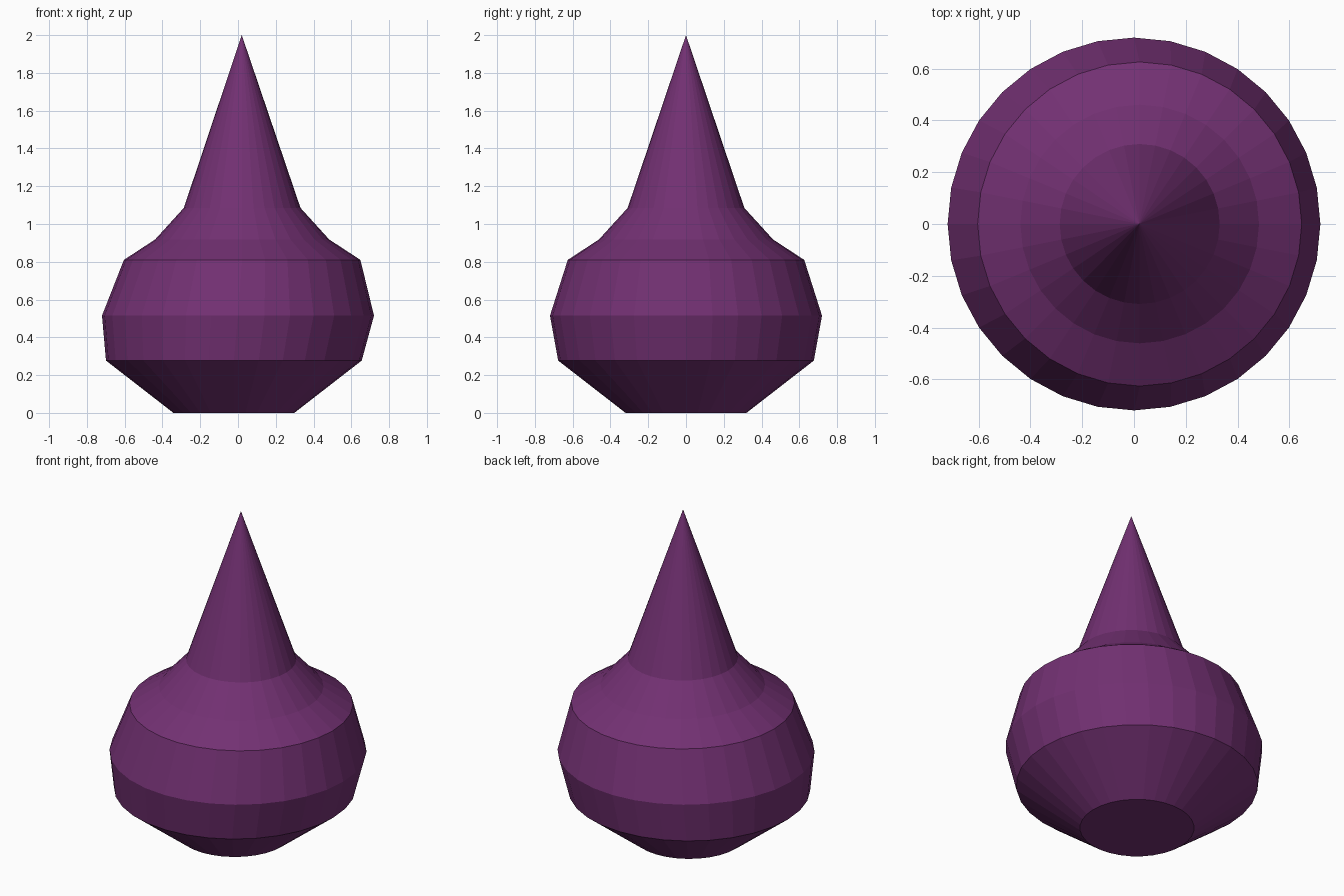
import bpy, bmesh, math

if "Cube" in bpy.data.objects:
    bpy.data.objects.remove(bpy.data.objects["Cube"])

SIDES = 32
# profile rings from the base up: (x offset, height, radius)
RINGS = [(-0.022, 0.0, 0.32), (-0.022, 0.277, 0.677), (0.0, 0.515, 0.72),
         (0.022, 0.81, 0.626), (0.022, 0.918, 0.461), (0.022, 1.085, 0.309)]
TIP = (0.02, 0.0, 2.0)

bm = bmesh.new()

# rings of the bulb and shoulder
loops = []
for cx, z, r in RINGS:
    angles = [2 * math.pi * i / SIDES for i in range(SIDES)]
    loops.append([bm.verts.new((cx + r * math.cos(a), r * math.sin(a), z)) for a in angles])

# side bands between neighbouring rings
for low, high in zip(loops, loops[1:]):
    for i in range(SIDES):
        j = (i + 1) % SIDES
        bm.faces.new((low[i], low[j], high[j], high[i]))

# flat base and pointed spire
bm.faces.new(loops[0][::-1])
tip = bm.verts.new(TIP)
for i in range(SIDES):
    bm.faces.new((loops[-1][i], loops[-1][(i + 1) % SIDES], tip))

mesh = bpy.data.meshes.new("spired_bulb")
bm.to_mesh(mesh)
bm.free()
bulb = bpy.data.objects.new("spired_bulb", mesh)
bpy.context.collection.objects.link(bulb)

# purple finish
purple = bpy.data.materials.new("purple")
purple.diffuse_color = (0.17, 0.03, 0.17, 1)
purple.use_nodes = True
purple.node_tree.nodes["Principled BSDF"].inputs["Base Color"].default_value = purple.diffuse_color
mesh.materials.append(purple)
